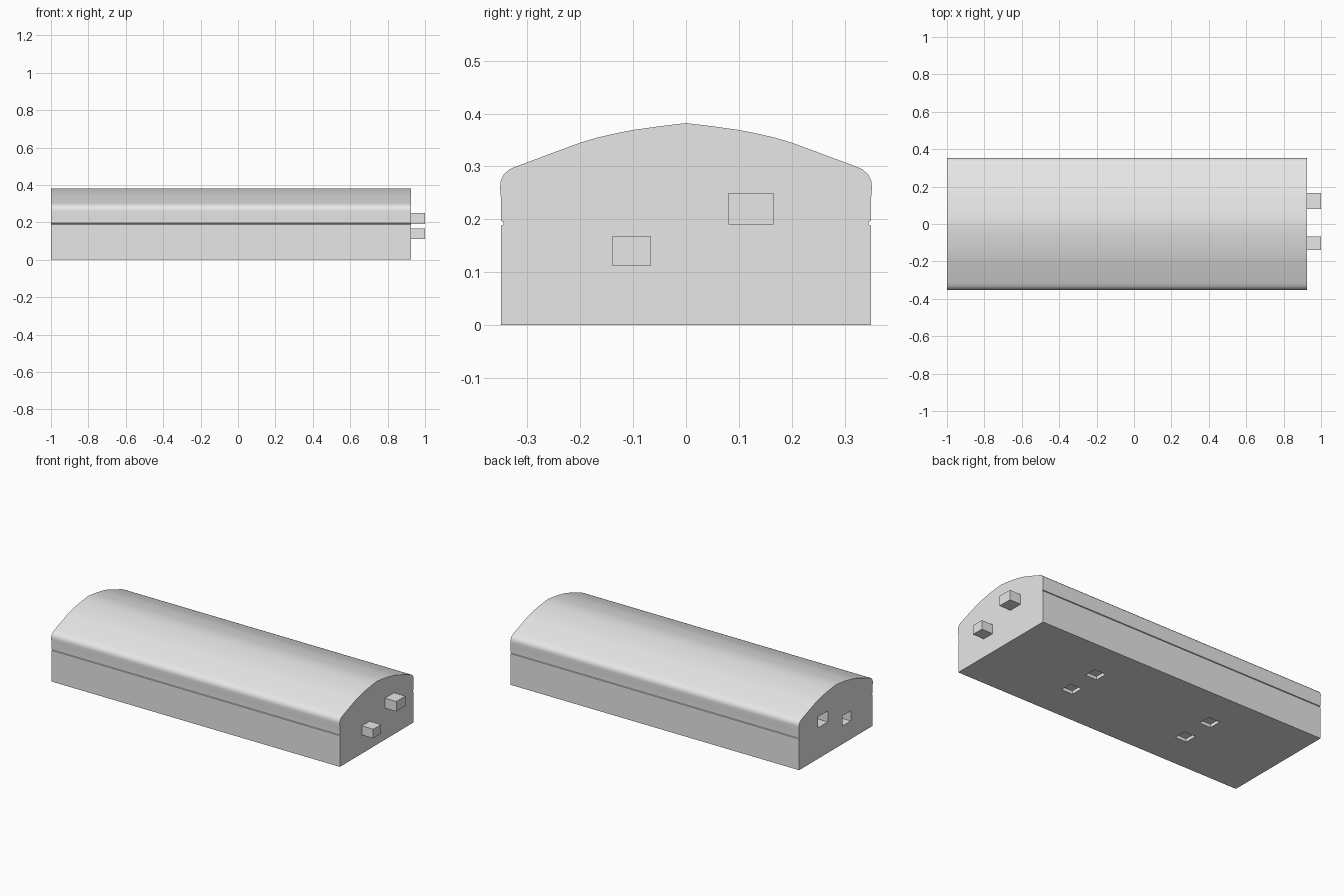
import bpy, bmesh, math

if "Cube" in bpy.data.objects:
    bpy.data.objects.remove(bpy.data.objects["Cube"])

grey = bpy.data.materials.new("plain grey")
grey.diffuse_color = (0.8, 0.8, 0.8, 1)
grey.use_nodes = True
grey.node_tree.nodes["Principled BSDF"].inputs["Base Color"].default_value = grey.diffuse_color


def make_object(name, bm):
    bmesh.ops.recalc_face_normals(bm, faces=bm.faces)
    mesh = bpy.data.meshes.new(name)
    bm.to_mesh(mesh)
    bm.free()
    mesh.materials.append(grey)
    obj = bpy.data.objects.new(name, mesh)
    bpy.context.collection.objects.link(obj)
    return obj


def box(name, x0, x1, y0, y1, z0, z1):
    bm = bmesh.new()
    bmesh.ops.create_cube(bm, size=1)
    for v in bm.verts:
        v.co = ((x0 + x1) / 2 + v.co.x * (x1 - x0),
                (y0 + y1) / 2 + v.co.y * (y1 - y0),
                (z0 + z1) / 2 + v.co.z * (z1 - z0))
    return make_object(name, bm)


X0, X1 = -1.0, 0.925

# Body: half cross-section (y, z) with side groove and arched top, mirrored and extruded along x
half = [(0.35, 0), (0.35, 0.188), (0.345, 0.190), (0.345, 0.195), (0.35, 0.197),
        (0.35, 0.235), (0.352, 0.26), (0.351, 0.272), (0.345, 0.285), (0.333, 0.295),
        (0.316, 0.302), (0.30, 0.308), (0.20, 0.345), (0.17, 0.354), (0.14, 0.361),
        (0.10, 0.369), (0.05, 0.376), (0, 0.382)]
profile = half + [(-y, z) for y, z in reversed(half[:-1])]
bm = bmesh.new()
end = bm.faces.new([bm.verts.new((X0, y, z)) for y, z in profile])
ext = bmesh.ops.extrude_face_region(bm, geom=[end], use_keep_orig=True)
moved = [g for g in ext["geom"] if isinstance(g, bmesh.types.BMVert)]
bmesh.ops.translate(bm, verts=moved, vec=(X1 - X0, 0, 0))
body = make_object("body", bm)

# Connector pegs on the right end, matching sockets on the left end
cutters = []
connectors = {"upper": (0.08, 0.166, 0.19, 0.25), "lower": (-0.14, -0.066, 0.112, 0.167)}
for label, (y0, y1, z0, z1) in connectors.items():
    box(label + "_peg", X1, 1.0, y0, y1, z0, z1)
    cutters.append(box(label + "_socket_cutter", X0 - 0.05, X0 + 0.08,
                       y0 - 0.003, y1 + 0.003, z0 - 0.003, z1 + 0.003))

# Four shallow square recesses in the underside
for x in (0.35, -0.44):
    for y in (-0.1, 0.1):
        cutters.append(box("recess_cutter", x - 0.038, x + 0.038,
                           y - 0.038, y + 0.038, -0.05, 0.02))

# Cut the sockets and recesses
bpy.context.view_layer.objects.active = body
for cutter in cutters:
    mod = body.modifiers.new("cut", 'BOOLEAN')
    mod.operation = 'DIFFERENCE'
    mod.solver = 'EXACT'
    mod.object = cutter
    bpy.ops.object.modifier_apply(modifier=mod.name)
    bpy.data.objects.remove(cutter)

# Smooth arch, sharp ends and groove
bpy.ops.object.select_all(action='DESELECT')
body.select_set(True)
bpy.ops.object.shade_smooth_by_angle(angle=math.radians(30))
